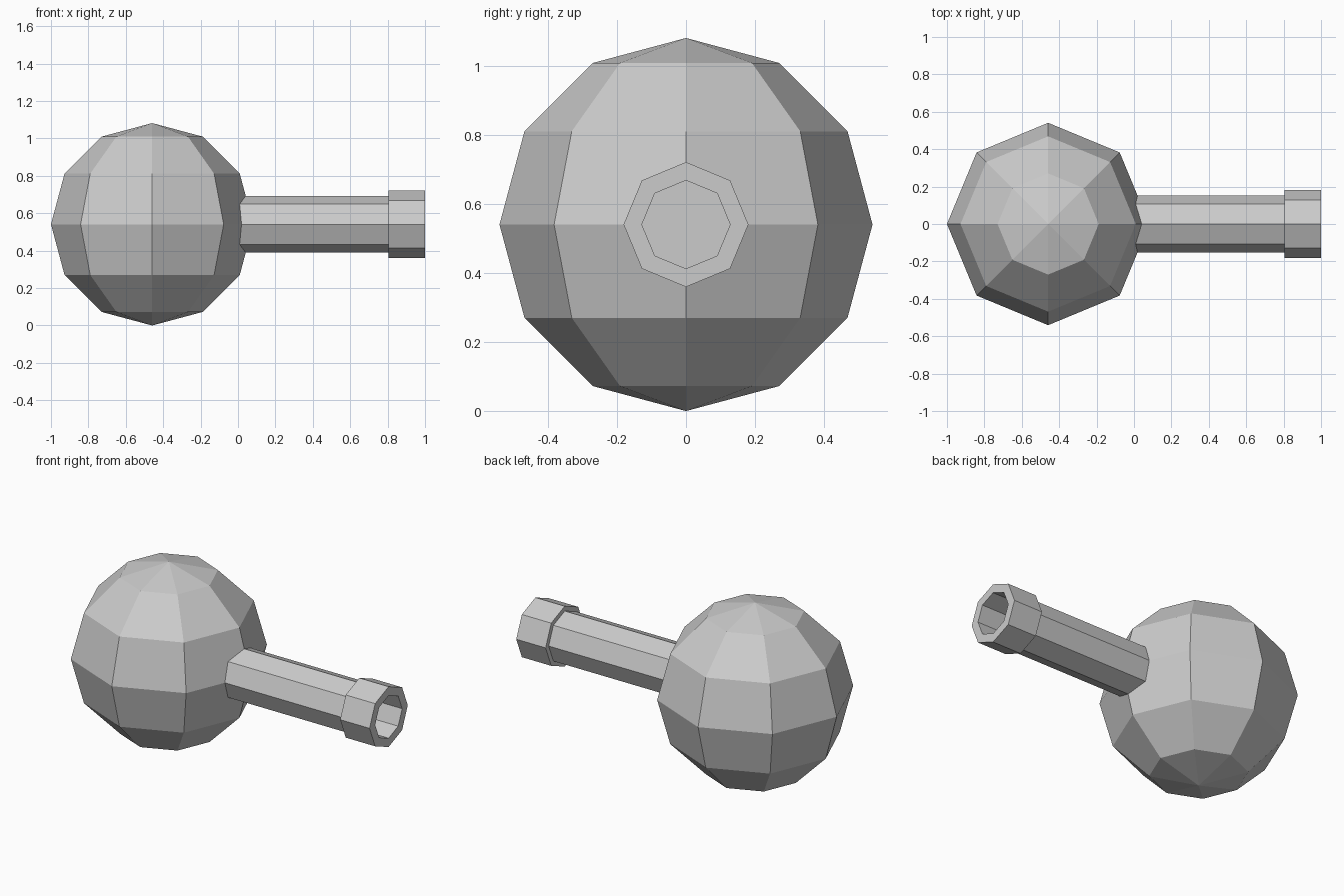
import bpy, bmesh
from math import cos, sin, pi

if "Cube" in bpy.data.objects:
    bpy.data.objects.remove(bpy.data.objects["Cube"])

R = 0.541            # body radius
CX, CZ = -1 + R, R   # body centre
SIDES = 8


def lathe_x(name, profile):
    """Spin (x, radius) points about the horizontal axis, capping both ends."""
    bm = bmesh.new()
    rings = []
    for x, r in profile:
        rings.append([bm.verts.new((x, r * cos(2 * pi * i / SIDES),
                                    CZ + r * sin(2 * pi * i / SIDES)))
                      for i in range(SIDES)])
    for a, b in zip(rings, rings[1:]):
        for i in range(SIDES):
            j = (i + 1) % SIDES
            bm.faces.new((a[i], a[j], b[j], b[i]))
    bm.faces.new(rings[0])
    bm.faces.new(rings[-1])
    bmesh.ops.recalc_face_normals(bm, faces=bm.faces)
    mesh = bpy.data.meshes.new(name)
    bm.to_mesh(mesh)
    bm.free()
    obj = bpy.data.objects.new(name, mesh)
    bpy.context.collection.objects.link(obj)
    return obj


# Round body
bpy.ops.mesh.primitive_uv_sphere_add(segments=SIDES, ring_count=6, radius=R,
                                     location=(CX, 0, CZ))
bpy.context.object.name = "round_body"

# Tube with a stepped collar and a recessed open end
lathe_x("tube_with_collar", [(0.0, 0.152), (0.805, 0.152), (0.805, 0.181),
                             (1.0, 0.181), (1.0, 0.128), (0.805, 0.128)])
